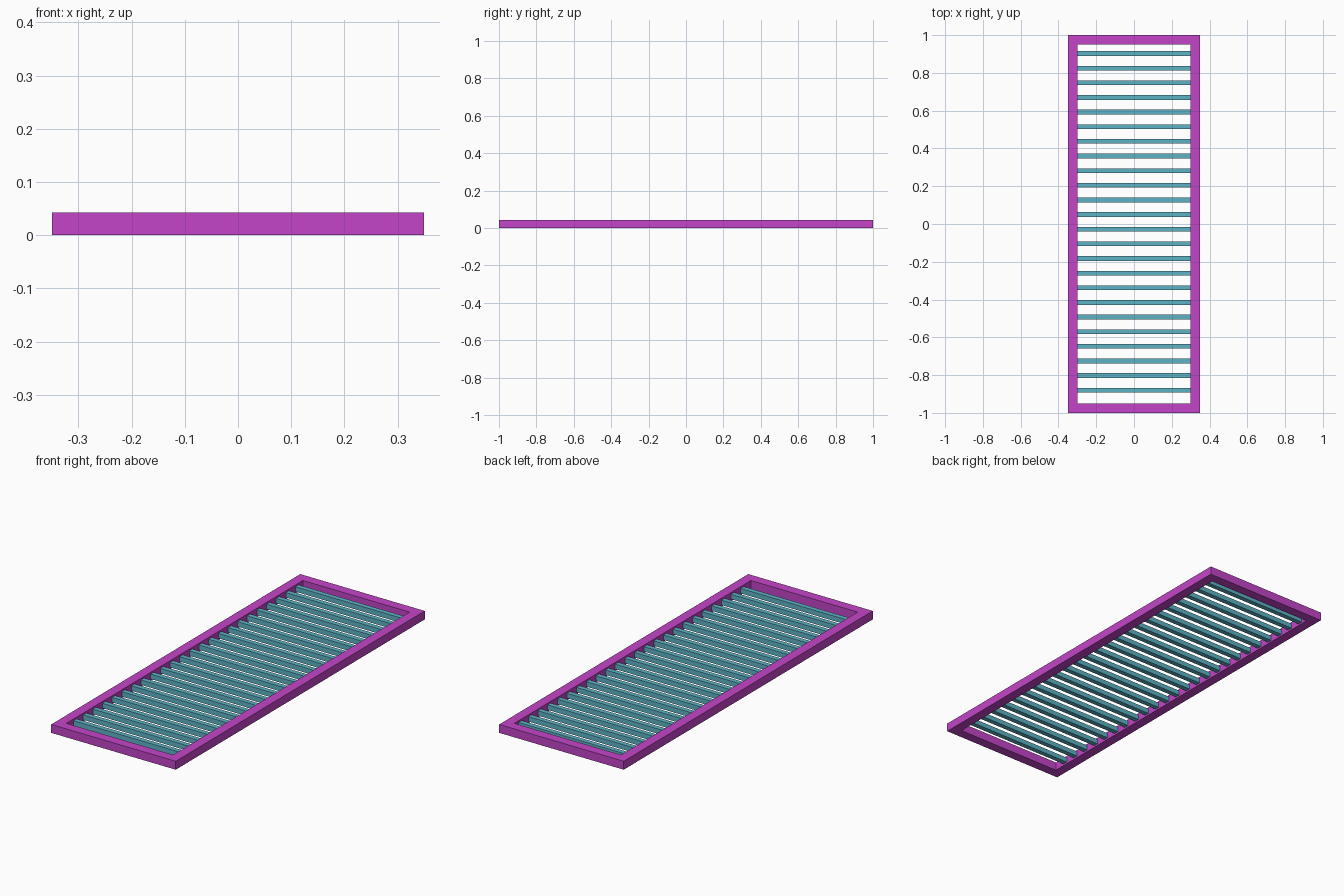
import bpy, bmesh

if "Cube" in bpy.data.objects:
    bpy.data.objects.remove(bpy.data.objects["Cube"])

W, L, H = 0.70, 2.0, 0.043      # outer size of the grate
RIM = 0.05                      # rim width
N, FIRST, PITCH = 24, -0.88, 0.0775
BAR_W, BAR_H = 0.025, 0.025


def material(name, rgb):
    m = bpy.data.materials.new(name)
    m.diffuse_color = (*rgb, 1)
    m.use_nodes = True
    m.node_tree.nodes["Principled BSDF"].inputs["Base Color"].default_value = m.diffuse_color
    return m


def finish(name, bm, mat):
    bmesh.ops.recalc_face_normals(bm, faces=bm.faces)
    me = bpy.data.meshes.new(name)
    bm.to_mesh(me)
    bm.free()
    me.materials.append(mat)
    ob = bpy.data.objects.new(name, me)
    bpy.context.collection.objects.link(ob)
    return ob


# rim: flat rectangular ring extruded upward
bm = bmesh.new()


def loop(hx, hy):
    return [bm.verts.new((sx * hx, sy * hy, 0))
            for sx, sy in ((-1, -1), (1, -1), (1, 1), (-1, 1))]


outer = loop(W / 2, L / 2)
inner = loop(W / 2 - RIM, L / 2 - RIM)
ring = [bm.faces.new((outer[i], outer[(i + 1) % 4], inner[(i + 1) % 4], inner[i]))
        for i in range(4)]
top = bmesh.ops.extrude_face_region(bm, geom=ring, use_keep_orig=True)["geom"]
bmesh.ops.translate(bm, vec=(0, 0, H),
                    verts=[g for g in top if isinstance(g, bmesh.types.BMVert)])
finish("outer_frame", bm, material("magenta", (0.55, 0.06, 0.58)))

# one cross bar, repeated along the length
bm = bmesh.new()
bmesh.ops.create_cube(bm, size=1)
bmesh.ops.scale(bm, vec=(W - 2 * RIM + 0.004, BAR_W, BAR_H), verts=bm.verts)
bars = finish("cross_bars", bm, material("teal", (0.11, 0.45, 0.56)))
bars.location = (0, FIRST, H / 2)
arr = bars.modifiers.new("repeat", 'ARRAY')
arr.count = N
arr.use_relative_offset = False
arr.use_constant_offset = True
arr.constant_offset_displace = (0, PITCH, 0)
